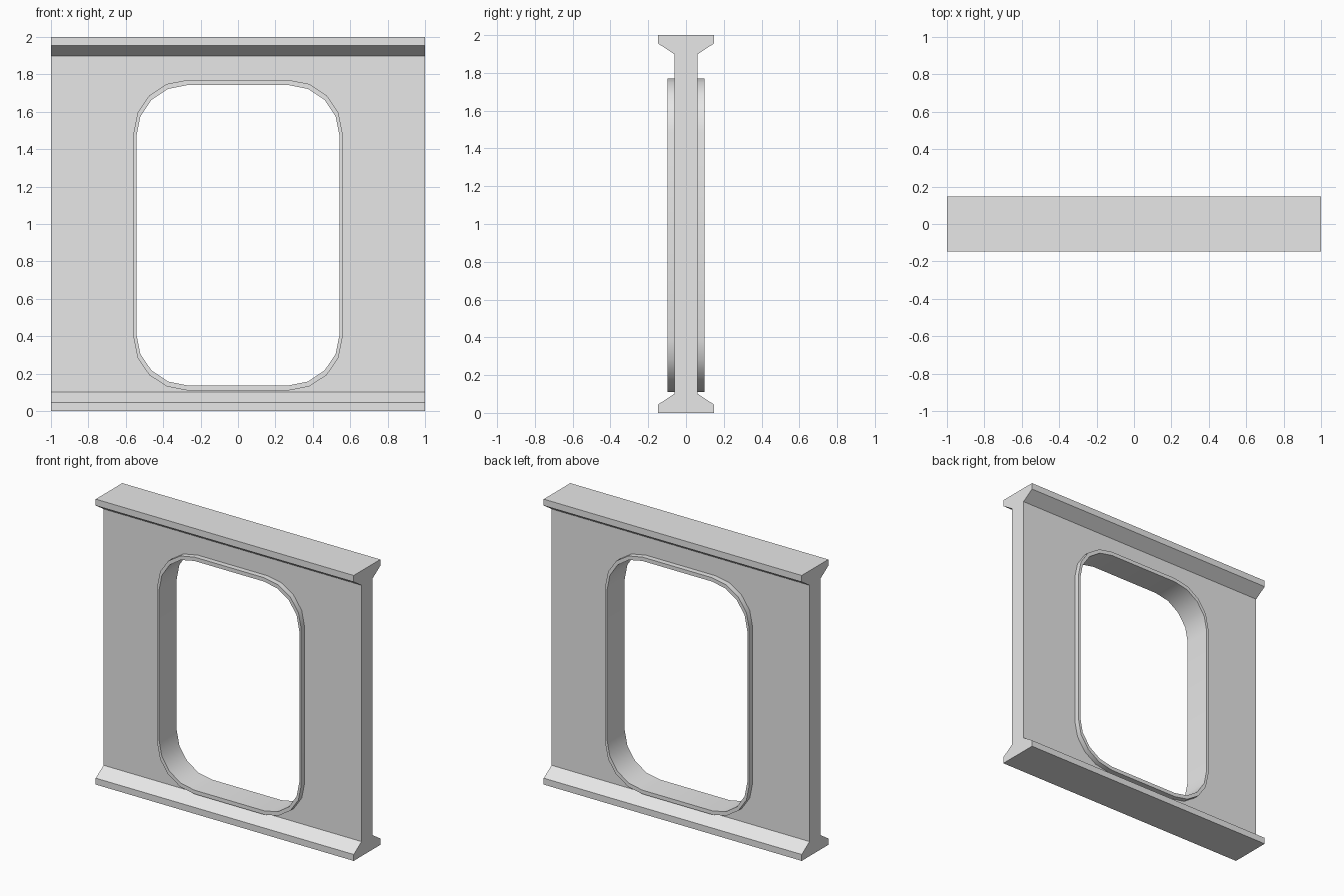
import bpy, bmesh, math

cube = bpy.data.objects.get("Cube")
if cube:
    bpy.data.objects.remove(cube, do_unlink=True)

grey = bpy.data.materials.new("light grey")
grey.use_nodes = True
grey.diffuse_color = (0.8, 0.8, 0.8, 1)
grey.node_tree.nodes["Principled BSDF"].inputs["Base Color"].default_value = (0.8, 0.8, 0.8, 1)

MID_Z = 0.94      # height of the opening's centre


def rounded_loop(half_x, half_z, straight_x, straight_z, steps=4):
    """Rounded rectangle as (x, z) points around the opening's centre."""
    points = []
    for quarter, (sx, sz) in enumerate([(1, 1), (-1, 1), (-1, -1), (1, -1)]):
        for i in range(steps + 1):
            a = math.pi / 2 * (quarter + i / steps)
            points.append((sx * straight_x + (half_x - straight_x) * math.cos(a),
                           MID_Z + sz * straight_z + (half_z - straight_z) * math.sin(a)))
    return points


def make_object(name, bm):
    bmesh.ops.recalc_face_normals(bm, faces=bm.faces)
    mesh = bpy.data.meshes.new(name)
    bm.to_mesh(mesh)
    bm.free()
    mesh.materials.append(grey)
    obj = bpy.data.objects.new(name, mesh)
    bpy.context.collection.objects.link(obj)
    return obj


def prism(name, points, offset):
    """Extrude a closed loop of 3D points by the offset."""
    bm = bmesh.new()
    face = bm.faces.new([bm.verts.new(p) for p in points])
    new = bmesh.ops.extrude_face_region(bm, geom=[face], use_keep_orig=True)["geom"]
    bmesh.ops.translate(bm, vec=offset,
                        verts=[v for v in new if isinstance(v, bmesh.types.BMVert)])
    return make_object(name, bm)


def ring(name, outer, inner, half_y):
    """Closed ring between two loops, from -half_y to half_y."""
    bm = bmesh.new()
    sections = [[bm.verts.new((x, y, z)) for x, z in loop]
                for loop, y in ((outer, -half_y), (outer, half_y),
                                (inner, half_y), (inner, -half_y))]
    n = len(outer)
    for k in range(4):
        a, b = sections[k], sections[(k + 1) % 4]
        for i in range(n):
            j = (i + 1) % n
            bm.faces.new((a[i], a[j], b[j], b[i]))
    return make_object(name, bm)


def shade(obj):
    bpy.ops.object.select_all(action='DESELECT')
    obj.select_set(True)
    bpy.context.view_layer.objects.active = obj
    bpy.ops.object.shade_smooth_by_angle(angle=math.radians(30))


# Wall panel with flared top and bottom flanges, one I-shaped profile
quarter = [(0.147, 0), (0.147, 0.045), (0.06, 0.102)]
side = quarter + [(y, 2 - z) for y, z in reversed(quarter)]
profile = side + [(-y, z) for y, z in reversed(side)]
panel = prism("wall_panel", [(-1, y, z) for y, z in profile], (2, 0, 0))

# Opening cut through the panel
outer = rounded_loop(0.558, 0.83, 0.27, 0.55)
inner = rounded_loop(0.543, 0.803, 0.27, 0.53)
cut_loop = rounded_loop(0.55, 0.816, 0.27, 0.54)
cutter = prism("opening_cutter", [(x, -0.3, z) for x, z in cut_loop], (0, 0.6, 0))
cutter.hide_render = True
cut = panel.modifiers.new("opening", 'BOOLEAN')
cut.operation = 'DIFFERENCE'
cut.solver = 'EXACT'
cut.object = cutter
bpy.context.view_layer.objects.active = panel
bpy.ops.object.modifier_apply(modifier=cut.name)
bpy.data.objects.remove(cutter, do_unlink=True)

# Raised rim lining the opening
rim = ring("opening_rim", outer, inner, 0.097)
shade(rim)
